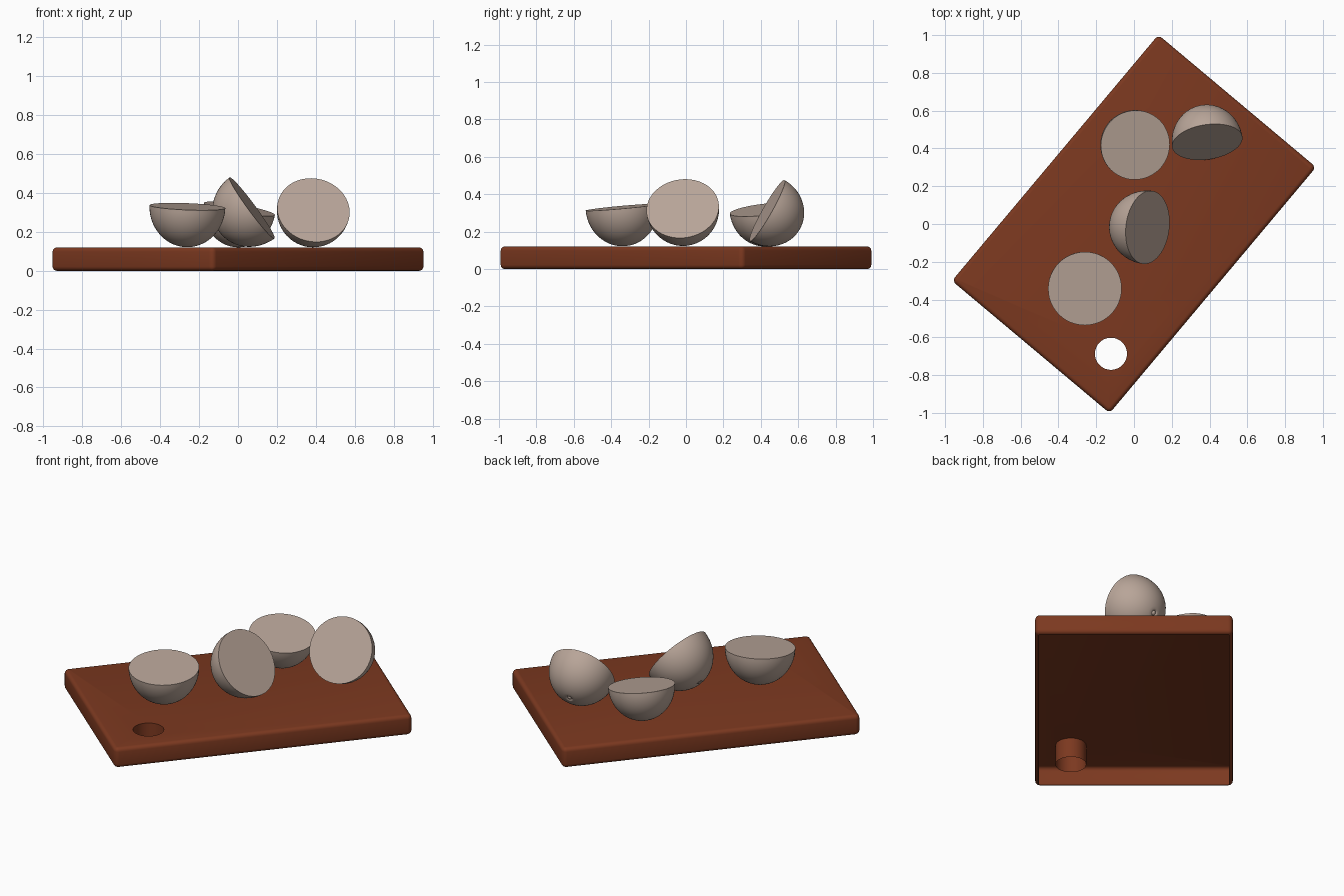
import bpy, bmesh
from math import sin, cos, pi, radians
from mathutils import Vector, Matrix

if "Cube" in bpy.data.objects:
    bpy.data.objects.remove(bpy.data.objects["Cube"])


def material(name, rgb):
    m = bpy.data.materials.new(name)
    m.diffuse_color = (*rgb, 1)
    m.use_nodes = True
    m.node_tree.nodes["Principled BSDF"].inputs["Base Color"].default_value = m.diffuse_color
    return m


def finish(bm, name, mat, angle):
    me = bpy.data.meshes.new(name)
    bm.to_mesh(me)
    bm.free()
    me.materials.append(mat)
    ob = bpy.data.objects.new(name, me)
    bpy.context.collection.objects.link(ob)
    bpy.ops.object.select_all(action='DESELECT')
    ob.select_set(True)
    bpy.context.view_layer.objects.active = ob
    bpy.ops.object.shade_smooth_by_angle(angle=radians(angle))
    return ob


def ring(bm, points, z):
    return [bm.verts.new((x, y, z)) for x, y in points]


def skin(bm, a, b):
    n = len(a)
    for i in range(n):
        j = (i + 1) % n
        bm.faces.new((a[i], a[j], b[j], b[i]))


def rounded_rect(hx, hy, r, seg=4):
    pts = []
    for k, (sx, sy) in enumerate([(1, 1), (-1, 1), (-1, -1), (1, -1)]):
        for i in range(seg + 1):
            a = (k + i / seg) * pi / 2
            pts.append((sx * (hx - r) + r * cos(a), sy * (hy - r) + r * sin(a)))
    return pts


wood = material("wood", (0.2, 0.04, 0.014))
flesh = material("fruit", (0.48, 0.375, 0.315))

# Chopping board: rounded slab, open underneath, with a hanging-hole tube
ANGLE, HX, HY, TOP, FIL = radians(50), 0.85, 0.545, 0.12, 0.022
bm = bmesh.new()
profile = []
for i in range(5):
    a = i / 4 * pi / 2
    profile.append((FIL * (1 - sin(a)), FIL * (1 - cos(a))))
profile += [(d, TOP - z) for d, z in reversed(profile)]
rings = [ring(bm, rounded_rect(HX - d, HY - d, FIL + 0.004 - d), z) for d, z in profile]
for a, b in zip(rings, rings[1:]):
    skin(bm, a, b)
hole = Matrix.Rotation(-ANGLE, 3, 'Z') @ Vector((-0.122, -0.687, 0))
circle = [(hole.x + 0.085 * cos(i * pi / 20), hole.y + 0.085 * sin(i * pi / 20))
          for i in range(40)]
upper, lower = ring(bm, circle, TOP), ring(bm, circle, 0)
skin(bm, upper, lower)
edges = []
for loop in (rings[-1], upper):
    edges += [bm.edges.get((loop[i - 1], loop[i])) for i in range(len(loop))]
bmesh.ops.triangle_fill(bm, use_beauty=True, use_dissolve=False, edges=edges,
                        normal=(0, 0, 1))
bmesh.ops.recalc_face_normals(bm, faces=bm.faces)
bm.normal_update()
top_faces = [f for f in bm.faces if all(v.co.z > TOP - 1e-4 for v in f.verts)]
if sum(f.normal.z for f in top_faces) < 0:
    bmesh.ops.reverse_faces(bm, faces=bm.faces)
board = finish(bm, "chopping_board", wood, 40)
board.rotation_euler.z = ANGLE


# Halved fruit: lathed bowl with a dimple and button at the pole, flat cut face
def fruit_half(name, centre, normal, radius):
    bm = bmesh.new()
    n = 48
    prof = [(cos(i / 18 * 1.44), -1.07 * sin(i / 18 * 1.44)) for i in range(19)]
    prof += [(0.10, -1.055), (0.075, -1.03), (0.06, -1.035), (0.045, -1.06), (0.02, -1.067)]
    rs = [ring(bm, [(r * cos(k * 2 * pi / n), r * sin(k * 2 * pi / n))
                    for k in range(n)], z) for r, z in prof]
    for a, b in zip(rs, rs[1:]):
        skin(bm, a, b)
    bm.faces.new(rs[0])
    bm.faces.new(rs[-1])
    bmesh.ops.recalc_face_normals(bm, faces=bm.faces)
    ob = finish(bm, name, flesh, 50)
    ob.rotation_euler = Vector((0, 0, 1)).rotation_difference(Vector(normal)).to_euler()
    ob.location = centre
    ob.scale = (radius,) * 3


halves = [
    ((-0.26, -0.342, 0.330), (0.04, -0.09, 1), 0.195),
    ((0.007, 0.418, 0.318), (0.17, -0.12, 1), 0.185),
    ((0.072, -0.018, 0.323), (0.80, -0.10, 0.59), 0.195),
    ((0.388, 0.434, 0.312), (0.13, -0.86, 0.49), 0.188),
]
for i, (c, nrm, r) in enumerate(halves, 1):
    fruit_half(f"fruit_half_{i}", c, nrm, r)
